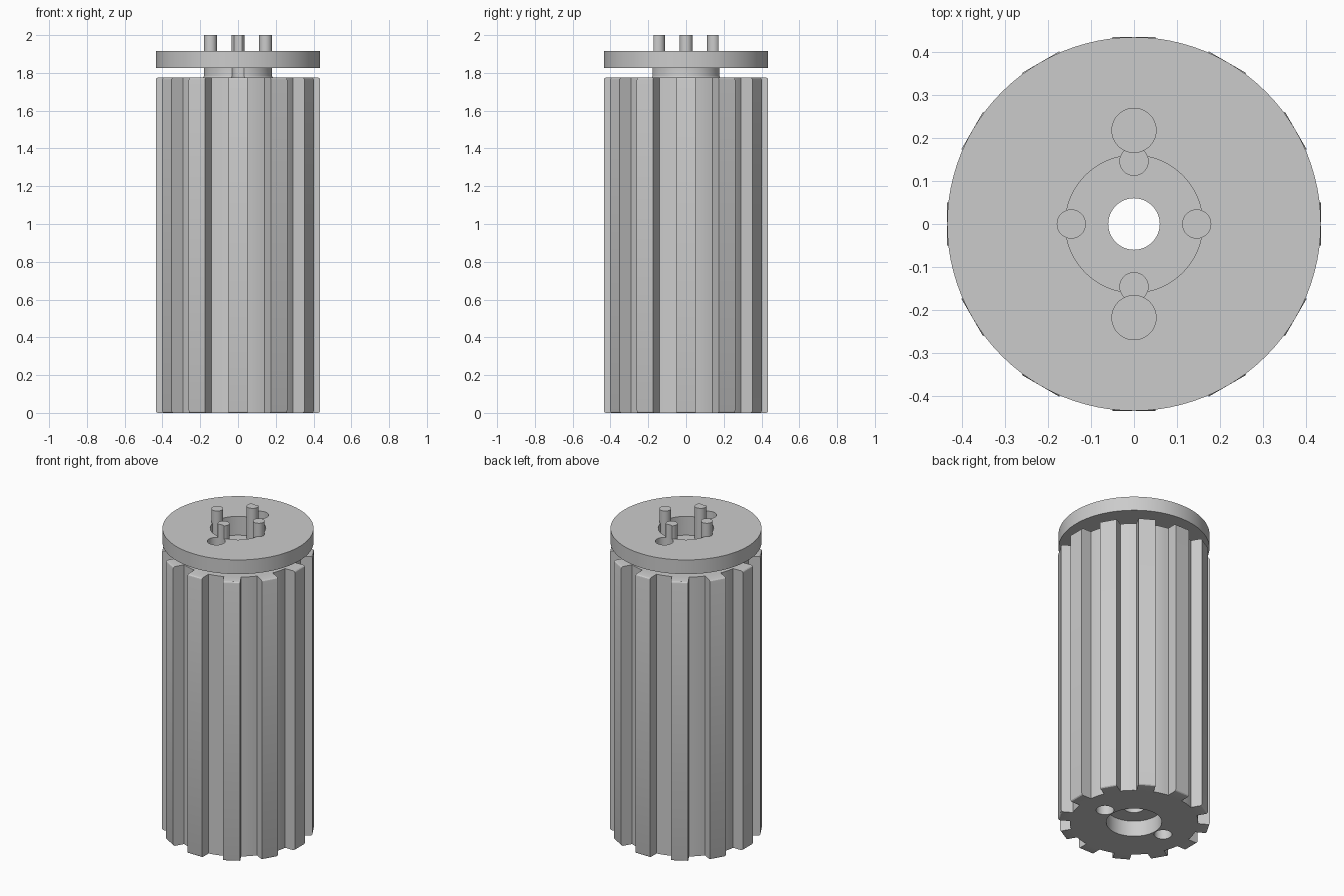
import bpy, bmesh, math
from mathutils import Vector

cube = bpy.data.objects.get("Cube")
if cube:
    bpy.data.objects.remove(cube)

grey = bpy.data.materials.new("plain grey")
grey.use_nodes = True
COLOUR = (0.6, 0.6, 0.6, 1)
grey.diffuse_color = COLOUR
grey.node_tree.nodes["Principled BSDF"].inputs["Base Color"].default_value = COLOUR

RIDGES, VALLEY, TIP, HALF = 12, 0.37, 0.435, 0.05
BODY_TOP, DISC_LOW, DISC_TOP, TOP = 1.775, 1.825, 1.915, 2.0
FLOOR, RECESS = 1.795, 0.16


def finish(bm, name):
    bmesh.ops.recalc_face_normals(bm, faces=bm.faces)
    mesh = bpy.data.meshes.new(name)
    bm.to_mesh(mesh)
    bm.free()
    mesh.materials.append(grey)
    obj = bpy.data.objects.new(name, mesh)
    bpy.context.scene.collection.objects.link(obj)
    return obj


def cylinder(name, radius, low, high, x=0, y=0, sides=48):
    bm = bmesh.new()
    bmesh.ops.create_cone(bm, cap_ends=True, segments=sides, radius1=radius,
                          radius2=radius, depth=high - low)
    bmesh.ops.translate(bm, verts=bm.verts, vec=(x, y, (low + high) / 2))
    return finish(bm, name)


def lathe(name, profile, sides=96):
    bm = bmesh.new()
    verts = [bm.verts.new((r, 0, z)) for r, z in profile]
    edges = [bm.edges.new(pair) for pair in zip(verts, verts[1:])]
    bmesh.ops.spin(bm, geom=verts + edges, axis=(0, 0, 1), cent=(0, 0, 0),
                   angle=math.tau, steps=sides)
    bmesh.ops.remove_doubles(bm, verts=bm.verts, dist=1e-5)
    return finish(bm, name)


def cut(obj, cutters):
    for cutter in cutters:
        mod = obj.modifiers.new("cut", 'BOOLEAN')
        mod.operation, mod.solver, mod.object = 'DIFFERENCE', 'EXACT', cutter
        bpy.context.view_layer.objects.active = obj
        bpy.ops.object.modifier_apply(modifier=mod.name)


def smooth(obj):
    bpy.ops.object.select_all(action='DESELECT')
    obj.select_set(True)
    bpy.context.view_layer.objects.active = obj
    bpy.ops.object.shade_smooth_by_angle(angle=math.radians(25))


# Ridged body: one ridge and one valley arc, repeated around the axis
def ridged_body():
    bm = bmesh.new()
    half_angle = math.asin(HALF / VALLEY)
    step = math.tau / RIDGES
    root = VALLEY * math.cos(half_angle)
    outline = []
    for i in range(RIDGES):
        a = i * step
        out, side = Vector((math.cos(a), math.sin(a), 0)), Vector((-math.sin(a), math.cos(a), 0))
        for r, s in ((root, -HALF), (TIP, -HALF), (TIP, HALF), (root, HALF)):
            outline.append(out * r + side * s)
        for k in range(1, 4):
            b = a + half_angle + (step - 2 * half_angle) * k / 4
            outline.append(Vector((math.cos(b), math.sin(b), 0)) * VALLEY)
    base = bm.faces.new([bm.verts.new(p) for p in outline])
    lifted = bmesh.ops.extrude_face_region(bm, geom=[base], use_keep_orig=True)["geom"]
    bmesh.ops.translate(bm, verts=[v for v in lifted if isinstance(v, bmesh.types.BMVert)],
                        vec=(0, 0, BODY_TOP))
    bmesh.ops.recalc_face_normals(bm, faces=bm.faces)
    # Soften the ends of each ridge tip
    ends = [e for e in bm.edges
            if all(v.co.xy.length > TIP - 0.01 for v in e.verts)
            and abs(e.verts[0].co.z - e.verts[1].co.z) < 0.01]
    bmesh.ops.bevel(bm, geom=ends, offset=0.012, segments=3, profile=0.5, affect='EDGES')
    return finish(bm, "ridged_body")


body = ridged_body()

# Locking disc on a short filleted collar
fillet = [(0.18 + 0.01 * (1 - math.sin(t)), BODY_TOP + 0.01 * (1 - math.cos(t)))
          for t in (math.pi / 2 * k / 4 for k in range(5))]
sunk = BODY_TOP - 0.002
disc = lathe("locking_disc", [(0, sunk), (0.19, sunk)] + fillet +
             [(0.18, DISC_LOW), (TIP, DISC_LOW), (TIP, DISC_TOP), (0, DISC_TOP)])

# Contact pins around the recess
pins = [cylinder(f"contact_pin_{i + 1}", 0.034, FLOOR - 0.01, TOP,
                 0.146 * math.cos(a), 0.146 * math.sin(a), 32)
        for i, a in enumerate(k * math.pi / 2 for k in range(4))]

# Cutters for the bore, recesses and sockets
bore = cylinder("bore_cutter", 0.06, -0.1, TOP + 0.1)
top_recess = cylinder("top_recess_cutter", RECESS, FLOOR, TOP + 0.1, sides=64)
low_recess = cylinder("bottom_recess_cutter", RECESS, -0.1, 0.1, sides=64)
top_sockets = [cylinder("top_socket_cutter", 0.0515, BODY_TOP - 0.05, TOP + 0.1, 0, s * 0.218)
               for s in (-1, 1)]
low_sockets = [cylinder("bottom_socket_cutter", 0.0515, -0.1, 0.1, s * 0.218, 0)
               for s in (-1, 1)]

cut(body, [bore, low_recess] + low_sockets + top_sockets)
cut(disc, [bore, top_recess] + top_sockets)
for pin in pins[1::2]:
    cut(pin, top_sockets)

for helper in [bore, top_recess, low_recess] + top_sockets + low_sockets:
    bpy.data.objects.remove(helper)
for obj in [body, disc] + pins:
    smooth(obj)
